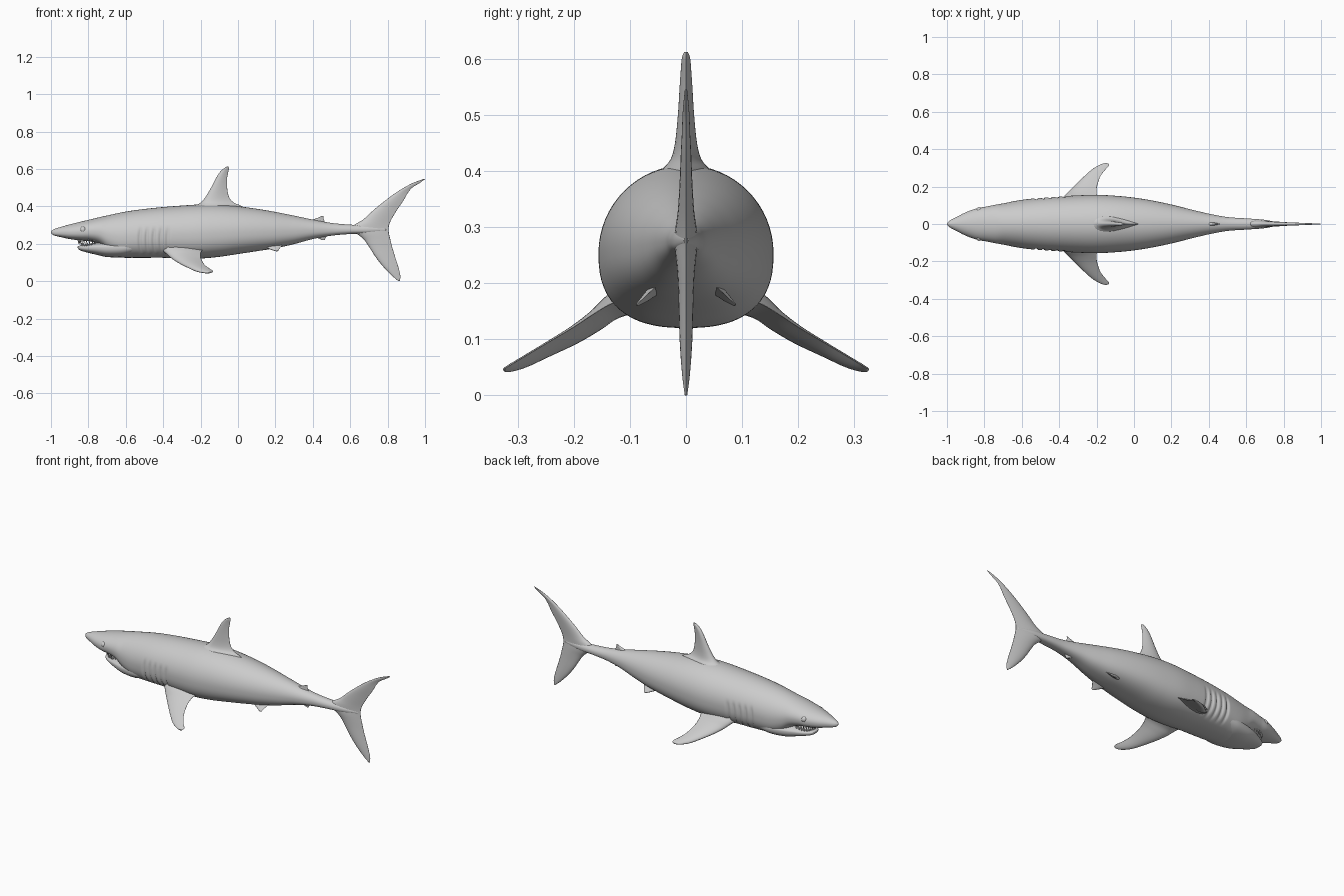
import bpy, bmesh, math
from mathutils import Vector


def spline(rows, n):
    """Catmull-Rom interpolation of rows of numbers, n steps per span."""
    out = []
    pts = [rows[0]] + list(rows) + [rows[-1]]
    for i in range(len(rows) - 1):
        a, b, c, d = pts[i:i + 4]
        for k in range(n):
            t = k / n
            out.append([0.5 * (2 * q + (r - p) * t + (2 * p - 5 * q + 4 * r - s) * t * t
                               + (3 * q - p - 3 * r + s) * t ** 3)
                        for p, q, r, s in zip(a, b, c, d)])
    out.append(list(rows[-1]))
    return out


def finish(name, bm, mirror=False):
    bmesh.ops.recalc_face_normals(bm, faces=bm.faces[:])
    me = bpy.data.meshes.new(name)
    bm.to_mesh(me)
    bm.free()
    me.shade_smooth()
    ob = bpy.data.objects.new(name, me)
    bpy.context.collection.objects.link(ob)
    if mirror:
        m = ob.modifiers.new("mirror", 'MIRROR')
        m.use_axis = (False, True, False)
        m.use_mirror_merge = False
    return ob


def loft(name, rings, mirror=False):
    bm = bmesh.new()
    vs = [[bm.verts.new(p) for p in ring] for ring in rings]
    n = len(vs[0])
    for a, b in zip(vs, vs[1:]):
        for k in range(n):
            bm.faces.new((a[k], a[(k + 1) % n], b[(k + 1) % n], b[k]))
    bm.faces.new(vs[0])
    bm.faces.new(vs[-1])
    return finish(name, bm, mirror)


def gill(x, z):
    """Depth of the five gill grooves at a point on the flank."""
    fade = max(0, 1 - ((z - 0.215) / 0.075) ** 4)
    return fade * sum(0.009 * math.exp(-((x + 0.525 - 0.037 * i - 1.5 * (z - 0.22) ** 2) / 0.007) ** 2)
                      for i in range(5))


def trunk(name, rows, steps, sides=64, mid=0.46):
    """Rounded cross-sections from rows of x, bottom, top, half width."""
    rings = []
    for x, lo, hi, w in spline(rows, steps):
        c = lo + mid * (hi - lo)
        ring = []
        for k in range(sides):
            a = 2 * math.pi * k / sides
            ca, sa = math.cos(a), math.sin(a)
            e = 2 / 2.5 if sa < 0 else 1
            y = w * math.copysign(abs(ca) ** e, ca)
            z = c + (hi - c if sa > 0 else c - lo) * math.copysign(abs(sa) ** e, sa)
            y -= math.copysign(min(gill(x, z), abs(y)), y)
            ring.append((x, y, z))
        rings.append(ring)
    return loft(name, rings)


def fin(name, rows, mirror=False, steps=5, sides=28):
    """Teardrop sections from rows of leading xyz, trailing xyz, half thickness."""
    st = spline(rows, steps)
    mids = [(Vector(s[:3]) + Vector(s[3:6])) / 2 for s in st]
    rings = []
    for i, s in enumerate(st):
        le, te = Vector(s[:3]), Vector(s[3:6])
        span = mids[min(i + 1, len(st) - 1)] - mids[max(i - 1, 0)]
        nrm = (te - le).cross(span).normalized()
        ring = []
        for k in range(sides):
            a = 2 * math.pi * k / sides
            u = (1 - math.cos(a)) / 2
            ring.append(le.lerp(te, u) + nrm * s[6] * 1.4 * math.sin(a) * max(0, 1 - u) ** 0.6)
        rings.append(ring)
    return loft(name, rings, mirror)


def flat_fin(name, rows):
    """Upright fin on the centre line: rows of z, leading x, trailing x, half thickness."""
    return fin(name, [(a, 0, z, b, 0, z, t) for z, a, b, t in rows])


# Body with snout, gills and narrow tail stem
trunk("body", [
    (-1.0, .258, .266, .004), (-.985, .245, .277, .018), (-.95, .236, .289, .037),
    (-.9, .225, .303, .062), (-.84, .217, .318, .084), (-.79, .212, .330, .093),
    (-.74, .196, .342, .103), (-.69, .155, .353, .112), (-.63, .128, .366, .124),
    (-.56, .125, .378, .134), (-.48, .125, .388, .142), (-.40, .125, .396, .147),
    (-.30, .121, .404, .153), (-.2, .121, .410, .156), (-.1, .130, .409, .151),
    (0, .145, .400, .141), (.1, .160, .387, .125), (.2, .176, .370, .104),
    (.3, .198, .350, .079), (.4, .225, .329, .055), (.5, .243, .311, .037),
    (.6, .252, .302, .030), (.7, .256, .298, .022), (.79, .270, .282, .004)], 12)

# Lower jaw
trunk("lower_jaw", [
    (-.858, .180, .186, .012), (-.845, .165, .190, .034), (-.81, .154, .196, .058),
    (-.76, .142, .207, .082), (-.70, .129, .215, .102), (-.62, .128, .22, .118),
    (-.56, .14, .22, .12)], 8, 40, 0.6)

# Teeth in two curved rows
bm = bmesh.new()
for base, tip, rx, ry, count in ((.226, .196, .105, .070, 19), (.184, .208, .090, .056, 17)):
    for i in range(count):
        a = math.radians(-80 + 160 * i / (count - 1))
        x, y = -.75 - rx * math.cos(a), ry * math.sin(a)
        lift = .012 * (1 - math.cos(a))
        ring = [bm.verts.new((x + .006 * math.cos(k * math.pi / 3),
                              y + .006 * math.sin(k * math.pi / 3), base + lift)) for k in range(6)]
        top = bm.verts.new((x + .004, y * .97, tip + lift * .8))
        for k in range(6):
            bm.faces.new((ring[k], ring[(k + 1) % 6], top))
        bm.faces.new(ring)
finish("teeth", bm)

# Eyes
bm = bmesh.new()
bmesh.ops.create_uvsphere(bm, u_segments=20, v_segments=12, radius=.017)
bmesh.ops.translate(bm, verts=bm.verts[:], vec=(-.828, .073, .275))
finish("eyes", bm, True)

# Dorsal fins and anal fin
flat_fin("dorsal_fin", [
    (.34, -.27, .08, .06), (.395, -.235, .03, .045), (.42, -.20, -.022, .027),
    (.45, -.174, -.048, .019), (.50, -.144, -.058, .014), (.55, -.118, -.058, .011),
    (.58, -.099, -.053, .009), (.602, -.077, -.049, .007), (.612, -.06, -.051, .003)])
flat_fin("second_dorsal_fin", [
    (.29, .35, .47, .02), (.322, .385, .462, .009), (.338, .425, .457, .005),
    (.349, .448, .458, .002)])
flat_fin("anal_fin", [
    (.26, .38, .48, .02), (.236, .412, .472, .009), (.226, .437, .466, .005),
    (.219, .452, .464, .002)])

# Tail fin
flat_fin("tail_fin", [
    (0, .858, .865, .002), (.03, .822, .868, .006), (.08, .774, .856, .010),
    (.13, .735, .840, .012), (.18, .703, .825, .013), (.22, .675, .815, .015),
    (.25, .640, .808, .018), (.275, .600, .805, .020), (.30, .620, .808, .018),
    (.33, .670, .820, .014), (.38, .725, .850, .011), (.43, .786, .884, .009),
    (.47, .840, .907, .007), (.50, .888, .932, .006), (.525, .935, .972, .004),
    (.545, .988, 1.0, .002)])

# Pectoral and pelvic fins
fin("pectoral_fins", [
    (-.43, .08, .19, -.16, .08, .18, .035), (-.39, .13, .155, -.19, .13, .165, .022),
    (-.36, .16, .127, -.20, .165, .145, .017), (-.32, .20, .100, -.198, .20, .122, .014),
    (-.27, .25, .074, -.182, .25, .092, .011), (-.225, .29, .054, -.158, .285, .071, .009),
    (-.182, .316, .045, -.135, .310, .056, .006), (-.155, .325, .044, -.136, .323, .048, .003)], True)
fin("pelvic_fins", [
    (.10, .035, .21, .25, .035, .21, .02), (.14, .058, .185, .235, .058, .19, .010),
    (.175, .075, .170, .222, .075, .174, .006), (.203, .088, .160, .216, .088, .162, .002)], True)
